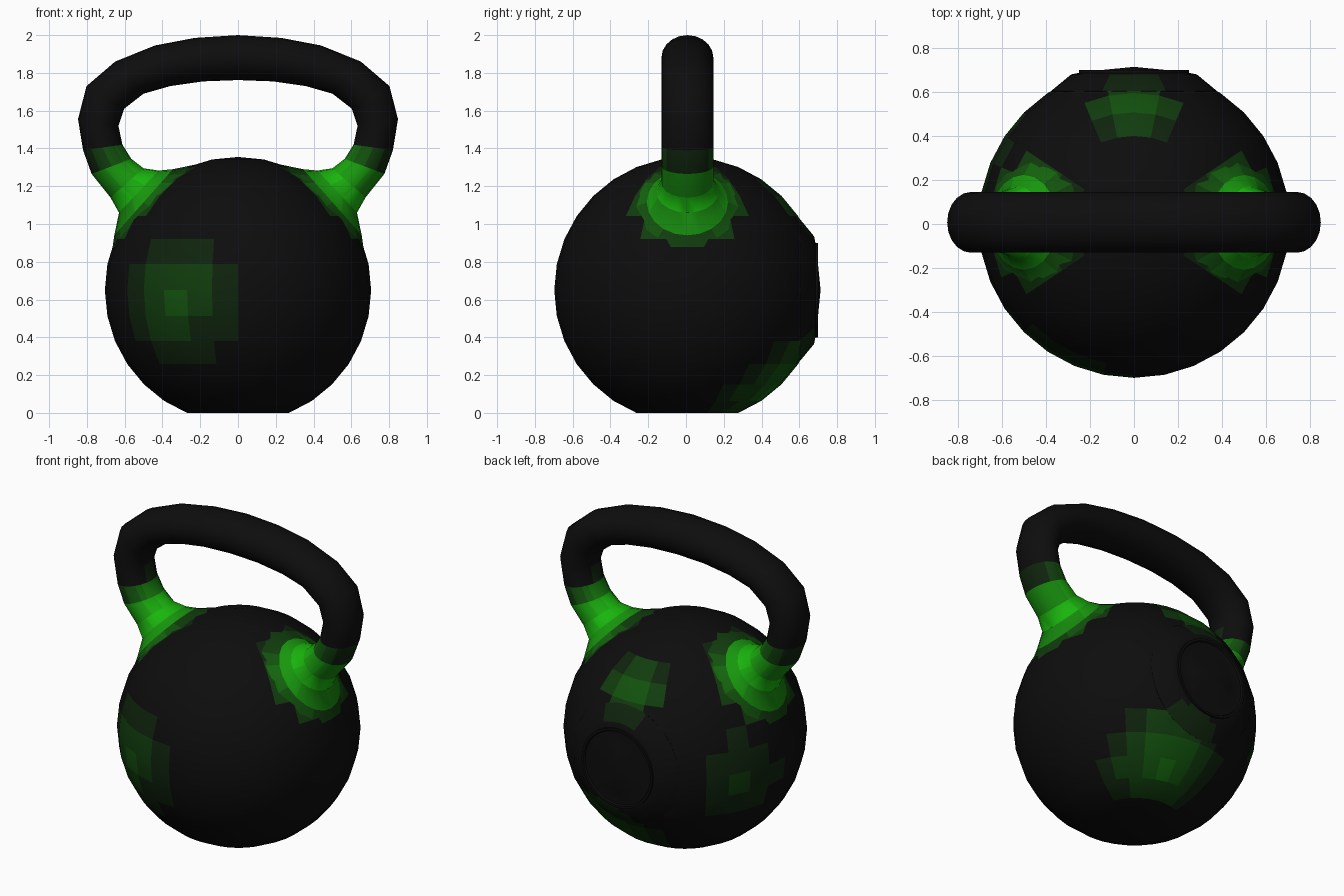
import bpy, bmesh, math
from mathutils import Vector, Matrix

if "Cube" in bpy.data.objects:
    bpy.data.objects.remove(bpy.data.objects["Cube"])

CY = 0.0075                      # small depth offset of ball and handle
CENTRE = Vector((0, CY, 0.65))
R = 0.705


def make_object(name, bm):
    bmesh.ops.recalc_face_normals(bm, faces=bm.faces)
    mesh = bpy.data.meshes.new(name)
    bm.to_mesh(mesh)
    bm.free()
    obj = bpy.data.objects.new(name, mesh)
    bpy.context.collection.objects.link(obj)
    return obj


def loft(bm, rings):
    """Skin a list of equal-length point rings and cap both ends."""
    loops = [[bm.verts.new(p) for p in ring] for ring in rings]
    n = len(loops[0])
    for a, b in zip(loops, loops[1:]):
        for i in range(n):
            j = (i + 1) % n
            bm.faces.new((a[i], a[j], b[j], b[i]))
    bm.faces.new(loops[0])
    bm.faces.new(loops[-1])


# Ball with a flat base
bm = bmesh.new()
bmesh.ops.create_uvsphere(bm, u_segments=32, v_segments=16, radius=R,
                          matrix=Matrix.Translation(CENTRE))
bmesh.ops.delete(bm, geom=[v for v in bm.verts if v.co.z < -0.01], context='VERTS')
for v in bm.verts:
    v.co.z = max(v.co.z, 0)
    if v.co.z < 0.01:
        v.co.z = 0
bmesh.ops.holes_fill(bm, edges=[e for e in bm.edges if e.is_boundary])
body = make_object("kettlebell_body", bm)

# Handle: outer (x, z), inner (x, z), half depth, from the flared root to the top
HALF = [
    (0.672, 0.82, 0.20, 1.32, 0.33),
    (0.655, 0.94, 0.345, 1.29, 0.215),
    (0.63, 1.06, 0.42, 1.283, 0.165),
    (0.675, 1.14, 0.50, 1.295, 0.138),
    (0.775, 1.265, 0.565, 1.345, 0.1375),
    (0.82, 1.39, 0.612, 1.42, 0.1375),
    (0.847, 1.555, 0.633, 1.52, 0.1375),
    (0.802, 1.73, 0.603, 1.61, 0.1375),
    (0.65, 1.86, 0.50, 1.69, 0.1375),
    (0.44, 1.945, 0.36, 1.73, 0.1375),
    (0.23, 1.985, 0.185, 1.755, 0.1375),
    (0.0, 2.0, 0.0, 1.762, 0.1375),
]


def section(side, ox, oz, ix, iz, depth, n=20):
    outer, inner = Vector((side * ox, CY, oz)), Vector((side * ix, CY, iz))
    mid, arm = (outer + inner) / 2, (outer - inner) / 2
    return [mid + arm * math.cos(t) + Vector((0, depth * math.sin(t), 0))
            for t in (2 * math.pi * i / n for i in range(n))]


bm = bmesh.new()
loft(bm, [section(-1, *s) for s in HALF] + [section(1, *s) for s in HALF[-2::-1]])
handle = make_object("handle", bm)

# Round badge plate on the back, with a shallow recess
PLATE = [(0.34, 0.55), (0.375, 0.604), (0.285, 0.678), (0.25, 0.685),
         (0.25, 0.6975), (0.236, 0.6975), (0.23, 0.688)]
bm = bmesh.new()
loft(bm, [[Vector((r * math.cos(t), y, CENTRE.z + r * math.sin(t)))
           for t in (2 * math.pi * i / 32 for i in range(32))] for r, y in PLATE])
plate = make_object("back_plate", bm)

# Fuse the parts into one casting
bpy.context.view_layer.objects.active = body
body.select_set(True)
for part in (handle, plate):
    mod = body.modifiers.new("join_" + part.name, 'BOOLEAN')
    mod.operation, mod.solver, mod.object = 'UNION', 'EXACT', part
    bpy.ops.object.modifier_apply(modifier=mod.name)
    bpy.data.objects.remove(part)
bpy.ops.object.shade_smooth_by_angle(angle=math.radians(40))

# Black paint with worn green patches: (centre, radius, strength)
SPOTS = [((s * 0.53, CY, 1.17), 0.33, 1.1) for s in (-1, 1)] + [
    ((-0.32, -0.56, 0.6), 0.38, 0.22), ((0, 0.52, 1.1), 0.25, 0.3),
    ((0.15, 0.45, 0.15), 0.4, 0.3), ((-0.6, 0.3, 0.6), 0.35, 0.15)]
LEVELS = 10
for i in range(LEVELS):
    k = i / (LEVELS - 1)
    mat = bpy.data.materials.new("paint_%d" % i)
    mat.diffuse_color = (0.004 + 0.006 * k, 0.004 + 0.46 * k ** 1.6, 0.004, 1)
    mat.use_nodes = True
    mat.node_tree.nodes["Principled BSDF"].inputs["Base Color"].default_value = mat.diffuse_color
    body.data.materials.append(mat)
for f in body.data.polygons:
    glow = max(s * max(0, 1 - (f.center - Vector(c)).length / r) for c, r, s in SPOTS)
    f.material_index = min(LEVELS - 1, round(glow * 1.6 * (LEVELS - 1)))
